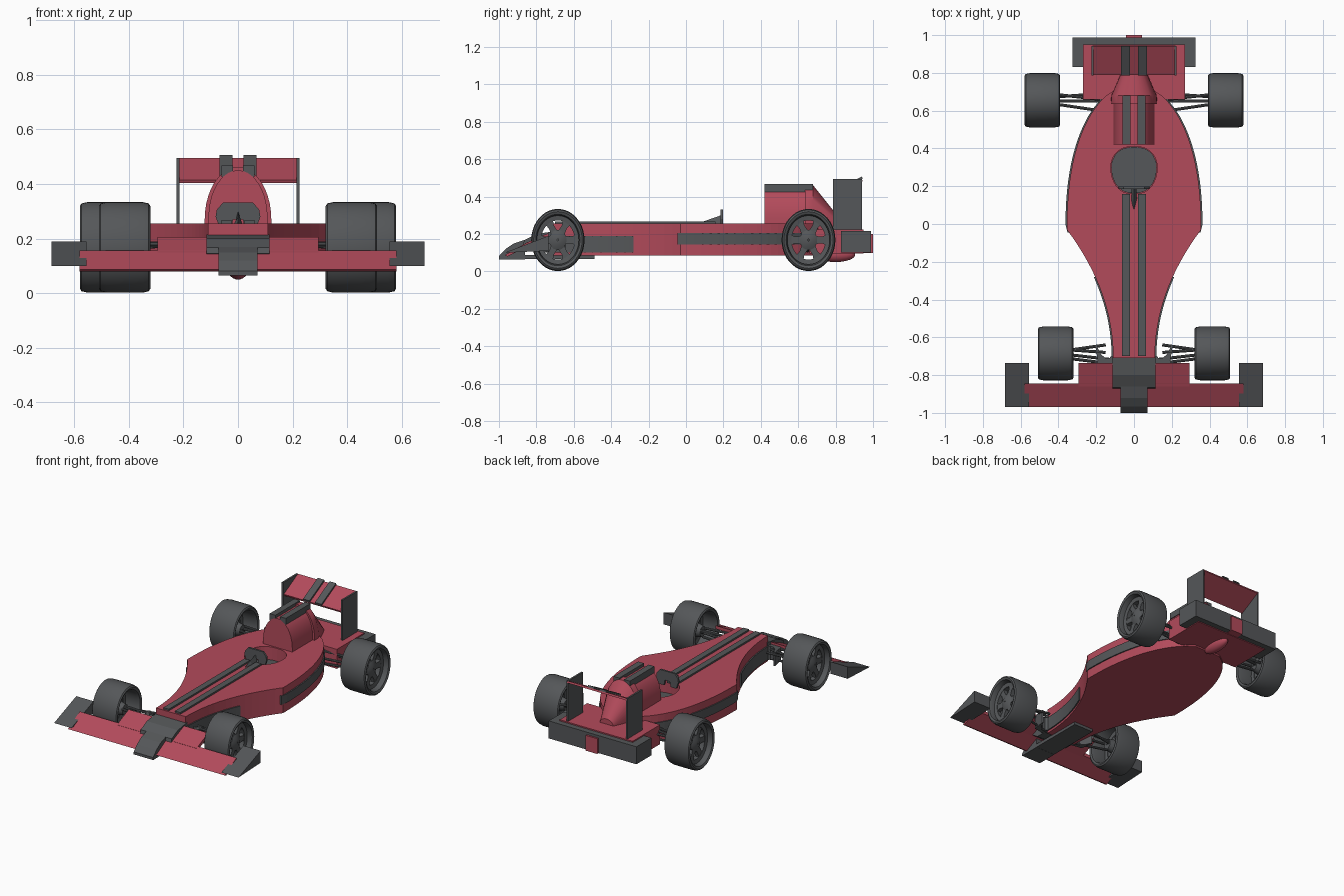
import bpy, bmesh, math
from mathutils import Vector

if "Cube" in bpy.data.objects:
    bpy.data.objects.remove(bpy.data.objects["Cube"])


def material(name, col):
    m = bpy.data.materials.new(name)
    m.diffuse_color = (*col, 1)
    m.use_nodes = True
    m.node_tree.nodes["Principled BSDF"].inputs["Base Color"].default_value = m.diffuse_color
    return m


RED = material("red_paint", (0.45, 0.07, 0.105))
DARK = material("dark_grey", (0.09, 0.095, 0.1))


def finish(name, bm, mat, smooth=False):
    bmesh.ops.recalc_face_normals(bm, faces=bm.faces)
    me = bpy.data.meshes.new(name)
    bm.to_mesh(me)
    bm.free()
    me.materials.append(mat)
    ob = bpy.data.objects.new(name, me)
    bpy.context.collection.objects.link(ob)
    if smooth:
        bpy.ops.object.select_all(action='DESELECT')
        ob.select_set(True)
        bpy.context.view_layer.objects.active = ob
        bpy.ops.object.shade_smooth_by_angle(angle=math.radians(35))
    return ob


def add_loft(bm, sections, closed=False):
    rings = [[bm.verts.new(p) for p in s] for s in sections]
    n = len(rings[0])
    pairs = list(zip(rings, rings[1:])) + ([(rings[-1], rings[0])] if closed else [])
    for a, b in pairs:
        for i in range(n):
            j = (i + 1) % n
            bm.faces.new((a[i], a[j], b[j], b[i]))
    if not closed:
        bm.faces.new(rings[0])
        bm.faces.new(rings[-1])


def loft(name, sections, mat, smooth=False):
    bm = bmesh.new()
    add_loft(bm, sections)
    return finish(name, bm, mat, smooth)


def plan(name, pts, z0, z1, mat):      # outline in x,y raised along z
    return loft(name, [[(x, y, z) for x, y in pts] for z in (z0, z1)], mat)


def side(name, pts, x0, x1, mat):      # outline in y,z swept along x
    return loft(name, [[(x, y, z) for y, z in pts] for x in (x0, x1)], mat)


def box(name, x0, x1, y0, y1, z0, z1, mat):
    return plan(name, [(x0, y0), (x1, y0), (x1, y1), (x0, y1)], z0, z1, mat)


def rod(name, a, b, r, mat):
    a, b = Vector(a), Vector(b)
    bm = bmesh.new()
    bmesh.ops.create_cone(bm, cap_ends=True, segments=8, radius1=r, radius2=r, depth=(b - a).length)
    q = (b - a).to_track_quat('Z', 'Y')
    for v in bm.verts:
        v.co = q @ v.co + (a + b) / 2
    return finish(name, bm, mat, True)


# Body shell: concave front flanks, rounded rear flanks
def half_width(y):
    if y < -0.03:
        return 0.11 + 0.245 * max(0, (y + 0.72) / 0.69) ** 2.1
    return 0.355 * math.sqrt(max(0, 1 - ((y + 0.03) / 0.77) ** 2.3))


ys = [-0.71 + 0.68 * i / 16 for i in range(17)] + [-0.03 + 0.745 * i / 20 for i in range(1, 21)]
outline = [(half_width(y), y) for y in ys]
body = plan("body", outline + [(-x, y) for x, y in reversed(outline)], 0.085, 0.255, RED)

# Cockpit opening and seat floor
hole = []
for i in range(32):
    a = 2 * math.pi * i / 32
    c, s = math.cos(a), math.sin(a)
    hole.append((0.123 * math.copysign(abs(c) ** 0.8, c), 0.30 + (0.14 if s < 0 else 0.11) * s))
cutter = plan("cockpit_cutter", hole, 0.15, 0.4, RED)
cutter.hide_render = True
mod = body.modifiers.new("cockpit", 'BOOLEAN')
mod.object, mod.operation, mod.solver = cutter, 'DIFFERENCE', 'EXACT'
bpy.context.view_layer.objects.active = body
bpy.ops.object.modifier_apply(modifier=mod.name)
bpy.data.objects.remove(cutter)
plan("seat", [(x * 0.98, 0.3 + (y - 0.3) * 0.98) for x, y in hole], 0.145, 0.17, DARK)

# Steering wheel and small cowl in front of it
wheel_half = [(0.018, 0.27), (0.025, 0.235), (0.065, 0.235), (0.082, 0.28), (0.078, 0.305), (0.055, 0.332)]
wheel_pts = wheel_half + [(-x, z) for x, z in reversed(wheel_half)]
loft("steering_wheel", [[(x, y, z) for x, z in wheel_pts] for y in (0.185, 0.198)], DARK)
loft("steering_cowl", [[(-w, y, 0.25), (w, y, 0.25), (0, y, z)]
     for w, y, z in ((0.004, 0.08, 0.262), (0.017, 0.13, 0.28), (0.012, 0.187, 0.3))], DARK)


# Engine cover and tail fairing as lofted arches
def arch(y, w, top, mid, bottom=0.2):
    pts = [(w, y, bottom)]
    for i in range(21):
        a = math.pi * i / 20
        pts.append((w * math.cos(a), y, mid + (top - mid) * math.sin(a)))
    return pts + [(-w, y, bottom)]


loft("engine_cover", [arch(0.42, 0.108, 0.45, 0.28), arch(0.65, 0.108, 0.45, 0.28)], RED, True)
loft("tail_fairing", [arch(0.635, 0.122, 0.462, 0.27), arch(0.68, 0.12, 0.46, 0.27),
                      arch(0.84, 0.05, 0.26, 0.22)], RED, True)

# Twin stripes on bonnet, engine cover and rear wing; paired parts on both sides
for s, tag in ((-1, "left"), (1, "right")):
    box("bonnet_stripe_" + tag, s * 0.022, s * 0.063, -0.7, 0.158, 0.25, 0.266, DARK)
    box("cover_stripe_" + tag, s * 0.018, s * 0.06, 0.42, 0.68, 0.425, 0.468, DARK)
    side("wing_stripe_" + tag, [(0.785, 0.425), (0.94, 0.507), (0.945, 0.495), (0.79, 0.41)],
         s * 0.02, s * 0.068, DARK)

    # Side trim that follows the flanks
    for part, y0, y1, z0, z1 in (("rear_trim_", -0.045, 0.66, 0.145, 0.205),
                                 ("front_panel_", -0.71, -0.28, 0.10, 0.19)):
        run = [y0 + (y1 - y0) * i / 16 for i in range(17)]
        pts = [(s * (half_width(y) + 0.008), y) for y in run]
        pts += [(s * (half_width(y) - 0.01), y) for y in reversed(run)]
        plan(part + tag, pts, z0, z1, DARK)
    flare = [(0.10, -0.69), (0.117, -0.695), (0.13, -0.71), (0.15, -0.71), (0.175, -0.69),
             (0.198, -0.645), (0.204, -0.65), (0.19, -0.735), (0.10, -0.75)]
    plan("front_flare_" + tag, [(s * x, y) for x, y in flare], 0.10, 0.19, DARK)

    # Suspension rods
    for i, (a, b) in enumerate((((0.15, -0.68, 0.185), (0.36, -0.665, 0.18)),
                                ((0.15, -0.64, 0.18), (0.36, -0.67, 0.17)),
                                ((0.12, -0.74, 0.18), (0.36, -0.71, 0.18)),
                                ((0.10, -0.72, 0.10), (0.36, -0.69, 0.13)),
                                ((0.18, 0.66, 0.19), (0.45, 0.69, 0.18)),
                                ((0.18, 0.69, 0.17), (0.45, 0.67, 0.17)),
                                ((0.18, 0.60, 0.17), (0.45, 0.64, 0.17)),
                                ((0.18, 0.65, 0.11), (0.45, 0.65, 0.14)))):
        rod(f"suspension_rod_{i}_{tag}", (s * a[0], *a[1:]), (s * b[0], *b[1:]), 0.008, DARK)

    # Wing end plates and front end wedges
    box("rear_wing_endplate_" + tag, s * 0.214, s * 0.226, 0.785, 0.942, 0.21, 0.495, DARK)
    side("front_wing_end_" + tag, [(-0.97, 0.10), (-0.735, 0.19), (-0.735, 0.11)], s * 0.555, s * 0.683, DARK)

# Rear wing blade
side("rear_wing", [(0.79, 0.415), (0.94, 0.495), (0.945, 0.483), (0.795, 0.403)], -0.22, 0.22, RED)

# Rear deck, bumper, tail light and exhaust pod
box("rear_deck", -0.27, 0.27, 0.66, 0.95, 0.095, 0.225, RED)
box("rear_bumper", -0.325, 0.325, 0.83, 0.988, 0.10, 0.217, DARK)
box("tail_light", -0.043, 0.043, 0.95, 1.0, 0.098, 0.2, RED)
bm = bmesh.new()
bmesh.ops.create_uvsphere(bm, u_segments=20, v_segments=12, radius=1)
for v in bm.verts:
    v.co = Vector((v.co.x * 0.038, 0.80 + v.co.y * 0.105, 0.09 + v.co.z * 0.04))
finish("exhaust_pod", bm, RED, True)

# Front wing, nose and floor plank
side("front_wing", [(-0.97, 0.087), (-0.845, 0.157), (-0.845, 0.135), (-0.955, 0.08)], -0.58, 0.58, RED)
side("front_flap", [(-0.86, 0.15), (-0.735, 0.205), (-0.735, 0.183), (-0.855, 0.128)], -0.295, 0.295, RED)
side("nose_tip", [(-1.0, 0.065), (-1.0, 0.082), (-0.965, 0.12), (-0.92, 0.15), (-0.86, 0.17), (-0.86, 0.065)],
     -0.072, 0.072, DARK)
side("nose_top", [(-0.87, 0.145), (-0.865, 0.167), (-0.80, 0.2), (-0.70, 0.215), (-0.70, 0.1), (-0.8, 0.1)],
     -0.115, 0.115, DARK)
box("floor_plank", -0.072, 0.072, -0.99, -0.49, 0.066, 0.088, DARK)


# Wheels: lathed tyre, rim ring, hub and six spokes
def add_ring(bm, profile, n):
    add_loft(bm, [[(x, r * math.cos(2 * math.pi * k / n), r * math.sin(2 * math.pi * k / n))
                   for r, x in profile] for k in range(n)], True)


def wheel(name, sx, x, y, scale):
    bm = bmesh.new()
    add_ring(bm, [(0.118, -0.088), (0.130, -0.094), (0.138, -0.088), (0.1425, -0.065), (0.1425, 0.065),
                  (0.138, 0.088), (0.130, 0.094), (0.118, 0.088), (0.112, 0.07), (0.112, -0.07)], 40)
    add_ring(bm, [(0.09, 0.02), (0.09, 0.05), (0.114, 0.055), (0.114, 0.015)], 40)
    add_ring(bm, [(0.004, -0.06), (0.03, -0.06), (0.046, 0.02), (0.046, 0.048), (0.02, 0.062), (0.004, 0.062)], 24)
    for k in range(6):
        a = math.pi / 3 * k
        d, t = Vector((0, math.cos(a), math.sin(a))), Vector((0, -math.sin(a), math.cos(a)))
        add_loft(bm, [[d * r + t * w * e + Vector((h, 0, 0)) for e, h in
                       ((-1, 0.022), (1, 0.022), (1, 0.048), (-1, 0.048))]
                      for r, w in ((0.035, 0.019), (0.07, 0.015), (0.096, 0.024))])
    for v in bm.verts:
        v.co = Vector((sx * (x + v.co.x), y + v.co.y * scale, 0.168 + v.co.z * 1.165))
    finish(name, bm, DARK, True)


for s, tag in ((-1, "left"), (1, "right")):
    wheel("front_wheel_" + tag, s, 0.415, -0.685, 1.0)
    wheel("rear_wheel_" + tag, s, 0.485, 0.655, 1.01)
